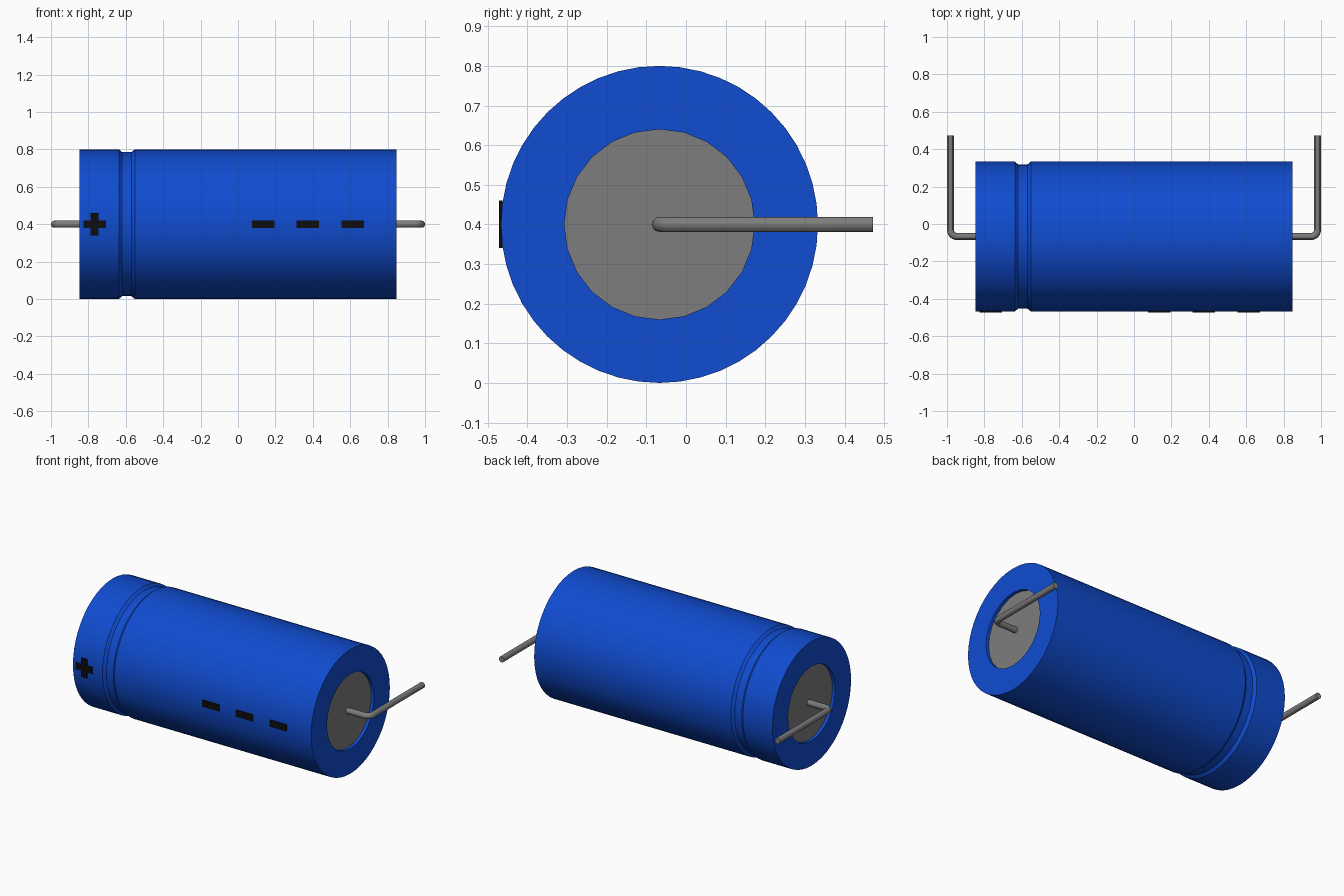
import bpy, bmesh, math

cube = bpy.data.objects.get("Cube")
if cube:
    bpy.data.objects.remove(cube, do_unlink=True)

AXIS_Y, AXIS_Z = -0.067, 0.4      # centre line of the can
SIDES = 48


def material(name, rgb):
    m = bpy.data.materials.new(name)
    m.use_nodes = True
    m.diffuse_color = (*rgb, 1)
    m.node_tree.nodes["Principled BSDF"].inputs["Base Color"].default_value = (*rgb, 1)
    return m


blue = material("sleeve blue", (0.005, 0.072, 0.63))
grey = material("metal grey", (0.205, 0.205, 0.205))
black = material("marking black", (0.004, 0.004, 0.004))


def finish(name, bm, mat, smooth=True):
    bmesh.ops.recalc_face_normals(bm, faces=bm.faces)
    me = bpy.data.meshes.new(name)
    bm.to_mesh(me)
    bm.free()
    ob = bpy.data.objects.new(name, me)
    bpy.context.collection.objects.link(ob)
    me.materials.append(mat)
    if smooth:
        shade(ob)
    return ob


def shade(ob):
    bpy.ops.object.select_all(action='DESELECT')
    ob.select_set(True)
    bpy.context.view_layer.objects.active = ob
    bpy.ops.object.shade_smooth_by_angle(angle=math.radians(30))


def ring(bm, x, r):
    """Ring about the can axis; the narrow end opening is a coarser polygon."""
    verts = []
    for i in range(SIDES):
        a = 2 * math.pi * i / SIDES
        rr = r * math.cos(2 * math.pi / SIDES) if r < 0.3 and i % 2 else r
        verts.append(bm.verts.new((x, AXIS_Y + rr * math.cos(a), AXIS_Z + rr * math.sin(a))))
    return verts


# Sleeve: outer wall with a crimped groove, end rims and shallow recesses
profile = [(-0.827, 0.24), (-0.847, 0.24), (-0.847, 0.4), (-0.637, 0.4),
           (-0.619, 0.385), (-0.570, 0.385), (-0.552, 0.4),
           (0.847, 0.4), (0.847, 0.24), (0.827, 0.24)]
bm = bmesh.new()
rings = [ring(bm, x, r) for x, r in profile]
for a, b in zip(rings, rings[1:]):
    for i in range(SIDES):
        j = (i + 1) % SIDES
        bm.faces.new((a[i], a[j], b[j], b[i]))
finish("sleeve", bm, blue)

for side, s in (("left", 1), ("right", -1)):
    # Metal end plate at the bottom of the recess
    bm = bmesh.new()
    verts = ring(bm, s * 0.827, 0.24)
    plate = bm.faces.new(verts if s > 0 else verts[::-1])
    me_obj = finish(side + "_end_plate", bm, grey, smooth=False)
    if me_obj.data.polygons[0].normal.x * s < 0:
        me_obj.data.flip_normals()

    # Bent wire lead
    wire, bend = 0.981, 0.035
    path = [(0.80, AXIS_Y)]
    for k in range(7):
        a = math.pi / 2 * k / 6
        path.append((wire - bend + bend * math.sin(a), AXIS_Y + bend - bend * math.cos(a)))
    path.append((wire, 0.472))
    cu = bpy.data.curves.new(side + "_lead", 'CURVE')
    cu.dimensions = '3D'
    cu.bevel_depth = 0.019
    cu.bevel_resolution = 4
    cu.use_fill_caps = True
    sp = cu.splines.new('POLY')
    sp.points.add(len(path) - 1)
    for p, (x, y) in zip(sp.points, path):
        p.co = (s * x, y, AXIS_Z, 1)
    lead = bpy.data.objects.new(side + "_lead", cu)
    bpy.context.collection.objects.link(lead)
    cu.materials.append(grey)
    bpy.ops.object.select_all(action='DESELECT')
    lead.select_set(True)
    bpy.context.view_layer.objects.active = lead
    bpy.ops.object.convert(target='MESH')
    shade(bpy.context.view_layer.objects.active)


def marking(name, outline, x0):
    """Thin flat plate on the front of the sleeve, from an (x, z) outline."""
    bm = bmesh.new()
    f = bm.faces.new([bm.verts.new((x0 + x, -0.472, AXIS_Z + z)) for x, z in outline])
    ext = bmesh.ops.extrude_face_region(bm, geom=[f], use_keep_orig=True)
    moved = [v for v in ext["geom"] if isinstance(v, bmesh.types.BMVert)]
    bmesh.ops.translate(bm, verts=moved, vec=(0, 0.0095, 0))
    finish(name, bm, black, smooth=False)


# Plus sign and three dashes
h, w = 0.06, 0.021
quarter = [(w, h), (w, w), (h, w)]
plus = []
for k in range(4):
    c, s = round(math.cos(k * math.pi / 2)), round(math.sin(k * math.pi / 2))
    plus += [(x * c + z * s, z * c - x * s) for x, z in quarter]
marking("plus_mark", plus, -0.767)
dash = [(-h, -w), (h, -w), (h, w), (-h, w)]
for n, x in enumerate((0.134, 0.374, 0.614), 1):
    marking("dash_mark_%d" % n, dash, x)
